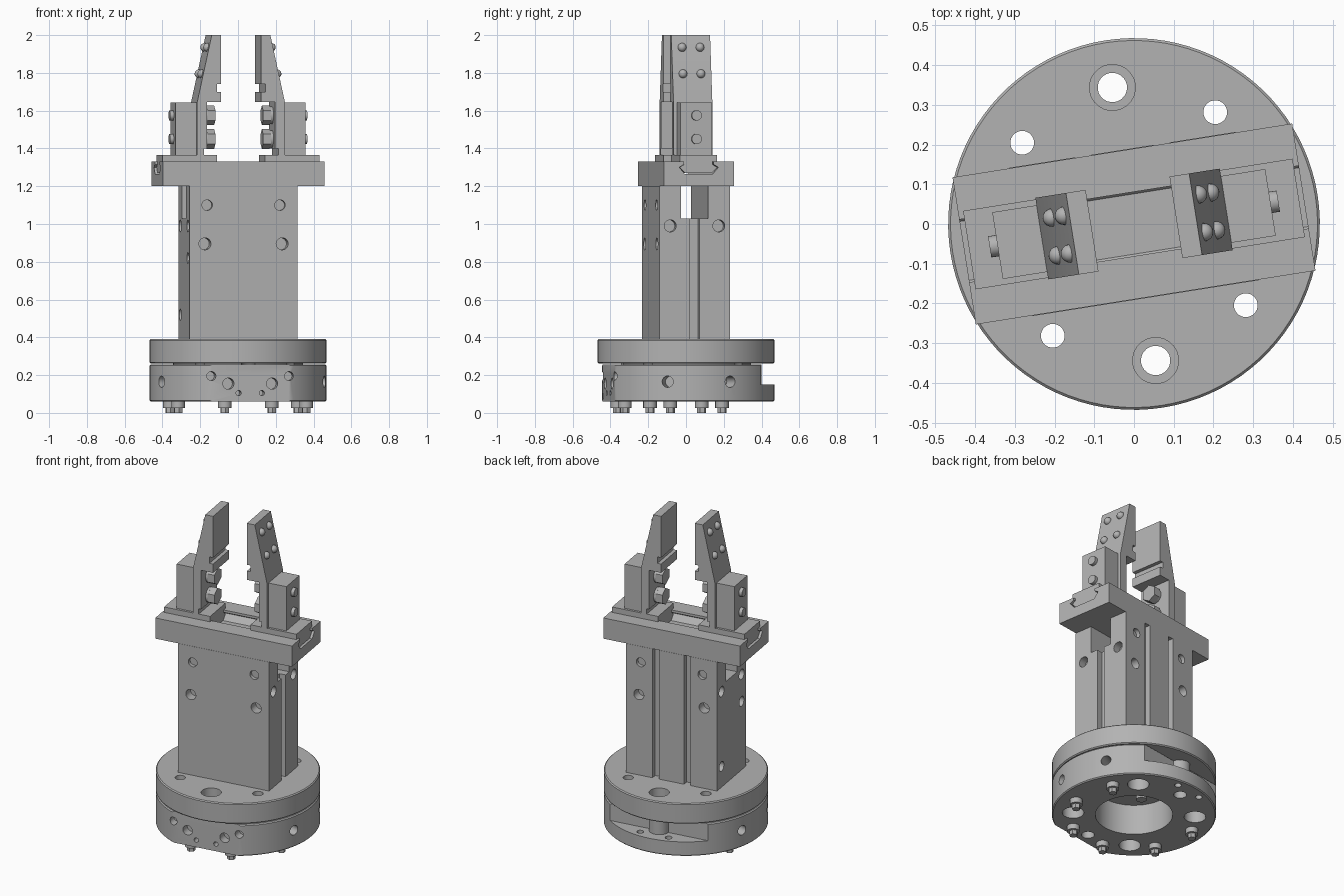
import bpy, bmesh, math
from mathutils import Vector, Matrix

if "Cube" in bpy.data.objects:
    bpy.data.objects.remove(bpy.data.objects["Cube"])

TURN = Matrix.Rotation(math.radians(9), 4, 'Z')
grey = bpy.data.materials.new("machined_grey")
grey.use_nodes = True
grey.diffuse_color = (0.45, 0.45, 0.45, 1)
grey.node_tree.nodes["Principled BSDF"].inputs["Base Color"].default_value = (0.45, 0.45, 0.45, 1)
parts = []


def finish(name, bm, keep=True):
    bmesh.ops.recalc_face_normals(bm, faces=bm.faces)
    mesh = bpy.data.meshes.new(name)
    bm.to_mesh(mesh)
    bm.free()
    ob = bpy.data.objects.new(name, mesh)
    bpy.context.collection.objects.link(ob)
    mesh.materials.append(grey)
    if keep:
        parts.append(ob)
    else:
        ob.hide_render = True
    return ob


def box(name, lo, hi, keep=True):
    bm = bmesh.new()
    bmesh.ops.create_cube(bm, size=1)
    lo, hi = Vector(lo), Vector(hi)
    for v in bm.verts:
        v.co = (lo + hi) / 2 + v.co * (hi - lo)
    return finish(name, bm, keep)


def cyl(name, r, a, b, seg=24, keep=True, r2=None):
    bm = bmesh.new()
    a, b = Vector(a), Vector(b)
    d = b - a
    m = Matrix.Translation((a + b) / 2) @ d.to_track_quat('Z', 'Y').to_matrix().to_4x4()
    bmesh.ops.create_cone(bm, cap_ends=True, segments=seg, radius1=r,
                          radius2=r if r2 is None else r2, depth=d.length, matrix=m)
    return finish(name, bm, keep)


def prism(name, pts, axis, lo, hi, keep=True):
    """Extrude a (horizontal, z) profile along x or y."""
    bm = bmesh.new()
    place = (lambda p, t: (t, p[0], p[1])) if axis == 'x' else (lambda p, t: (p[0], t, p[1]))
    f = bm.faces.new([bm.verts.new(place(p, lo)) for p in pts])
    r = bmesh.ops.extrude_face_region(bm, geom=[f])
    shift = Vector(place((0, 0), hi - lo))
    for v in r["geom"]:
        if isinstance(v, bmesh.types.BMVert):
            v.co += shift
    return finish(name, bm, keep)


def cut(ob, tool):
    mod = ob.modifiers.new("cut", 'BOOLEAN')
    mod.operation, mod.solver, mod.object = 'DIFFERENCE', 'EXACT', tool
    bpy.context.view_layer.objects.active = ob
    bpy.ops.object.modifier_apply(modifier=mod.name)
    bpy.data.objects.remove(tool)


def drill(ob, r, a, b, seg=24):
    cut(ob, cyl("drill", r, a, b, seg, False))


def polar(r, deg, z):
    t = math.radians(deg)
    return (r * math.cos(t), r * math.sin(t), z)


def disc(name, r, z0, z1):
    ob = cyl(name, r, (0, 0, z0), (0, 0, z1), 96)
    bev = ob.modifiers.new("edge", 'BEVEL')
    bev.width, bev.limit_method, bev.angle_limit = 0.006, 'ANGLE', 1.0
    bpy.context.view_layer.objects.active = ob
    bpy.ops.object.modifier_apply(modifier=bev.name)
    return ob


# Lower flange: bore, flat front, rear ledge and holes
flange = disc("lower_flange", 0.468, 0.06, 0.257)
drill(flange, 0.22, (0, 0, 0), (0, 0, 0.3), 64)
cut(flange, box("flat", (-1, -1, 0), (1, -0.415, 0.3), False))
ledge = box("ledge", (-1, 0.35, 0.15), (1, 1, 0.3), False)
drill(ledge, 0.06, (0, 0.345, 0), (0, 0.345, 0.4))
cut(flange, ledge)
for s in (-1, 1):
    for x, z, r in ((0.208, 0.195, 0.024), (0.117, 0.155, 0.03), (0.062, 0.105, 0.014)):
        drill(flange, r, (s * x, -0.5, z), (s * x, -0.36, z), 16)
    drill(flange, 0.02, (s * 0.09, 0.41, 0), (s * 0.09, 0.41, 0.2), 16)
    drill(flange, 0.037, (0, s * 0.348, 0), (0, s * 0.348, 0.3))
for a in (45, 135, 225, 315):
    drill(flange, 0.062, polar(0.348, a, 0), polar(0.348, a, 0.2))
    drill(flange, 0.03, polar(0.348, a, 0.1), polar(0.348, a, 0.3))
for a in (-21, 21, 159, 201):
    drill(flange, 0.03, polar(0.5, a, 0.165), polar(0.38, a, 0.165))

# Thin neck between the discs, then the upper plate
neck = cyl("neck_ring", 0.345, (0, 0, 0.25), (0, 0, 0.27), 64)
plate = disc("upper_plate", 0.468, 0.262, 0.39)
for ob in (neck, plate):
    for a in (45, 135, 225, 315):
        drill(ob, 0.03, polar(0.348, a, 0.2), polar(0.348, a, 0.5))
    for s in (-1, 1):
        drill(ob, 0.037, (0, s * 0.348, 0.2), (0, s * 0.348, 0.5))
for s in (-1, 1):
    drill(plate, 0.058, (0, s * 0.348, 0.33), (0, s * 0.348, 0.5))
cyl("locating_pin", 0.03, (0.05, 0.1, 0.1), (0.05, 0.1, 0.26), 16)

# Bolts under the flange
for i, a in enumerate((-22, 22, 158, 202, 250, 290)):
    cyl(f"foot_bolt_head_{i}", 0.036, polar(0.37, a, 0.027), polar(0.37, a, 0.065))
    cyl(f"foot_bolt_tip_{i}", 0.024, polar(0.37, a, 0), polar(0.37, a, 0.03), 6)

# Body with slots, tunnel and screw holes
body = box("body", (-0.289, -0.189, 0.385), (0.289, 0.189, 1.2))
cut(body, box("tunnel", (-1, -0.073, 1.03), (1, 0.073, 1.3), False))
for s in (-1, 1):
    cut(body, box("end_slot", (s * 0.25, -0.026, 0.3), (s * 0.35, 0.026, 1.3), False))
    for t in (-1, 1):
        x = s * 0.1
        cut(body, box("slot", (x - 0.02, t * 0.155, 0.3), (x + 0.02, t * 0.25, 1.3), False))
        drill(body, 0.028, (s * 0.195, t * 0.25, 1.1), (s * 0.195, t * 0.165, 1.1))
        drill(body, 0.032, (s * 0.207, t * 0.25, 0.895), (s * 0.207, t * 0.13, 0.895))
        drill(body, 0.032, (s * 0.35, t * 0.13, 0.99), (s * 0.24, t * 0.13, 0.99))
    drill(body, 0.03, (-0.35, s * 0.13, 0.67 - s * 0.15), (-0.24, s * 0.13, 0.67 - s * 0.15))

# Rail with a keyed channel along its length
rail = box("guide_rail", (-0.433, -0.1875, 1.2), (0.433, 0.1875, 1.33))


def channel(g):
    half = [(0.08 - g, 1.36), (0.08 - g, 1.315), (0.105 - g, 1.3), (0.075 - g, 1.265 + g)]
    return half + [(-y, z) for y, z in reversed(half)]


cut(rail, prism("channel", channel(0), 'x', -1, 1, False))

# Two mirrored jaws
finger_profile = [(0.107, 2), (0.157, 2), (0.235, 1.645), (0.235, 1.364), (0.2, 1.364),
                  (0.2, 1.4), (0.183, 1.4), (0.183, 1.645), (0.107, 1.645), (0.107, 1.7),
                  (0.13, 1.7), (0.13, 1.74), (0.107, 1.74)]
for side, s in (("left", 1), ("right", -1)):
    x0, x1 = sorted((s * 0.128, s * 0.42))
    prism(f"{side}_slide_key", channel(0.004), 'x', x0, x1)
    box(f"{side}_slide", (x0, -0.1, 1.331), (x1, 0.1, 1.365))
    box(f"{side}_upright", (s * 0.235, -0.085, 1.36), (s * 0.348, 0.085, 1.643))
    prism(f"{side}_finger", [(s * x, z) for x, z in finger_profile], 'y', -0.104, 0.104)
    for i, z in enumerate((1.575, 1.45)):
        cyl(f"{side}_outer_screw_{i}", 0.027, (s * 0.34, 0, z), (s * 0.368, 0, z))
        cyl(f"{side}_washer_{i}", 0.046, (s * 0.185, 0, z), (s * 0.168, 0, z))
        cyl(f"{side}_hex_bolt_{i}", 0.052, (s * 0.17, 0, z), (s * 0.128, 0, z), 6)
    # Domed rivets on the sloping back of the finger
    for z in (1.935, 1.795):
        x = 0.157 + (2 - z) * 0.22
        for y in (-0.048, 0.048):
            bm = bmesh.new()
            bmesh.ops.create_uvsphere(bm, u_segments=16, v_segments=10, radius=0.023,
                                      matrix=Matrix.Translation((s * x, y, z)))
            finish(f"{side}_rivet", bm)

# Turn the assembly and keep sharp edges crisp
bpy.ops.object.select_all(action='DESELECT')
for ob in parts:
    ob.data.transform(TURN)
    ob.select_set(True)
bpy.context.view_layer.objects.active = parts[0]
bpy.ops.object.shade_smooth_by_angle(angle=math.radians(30))
